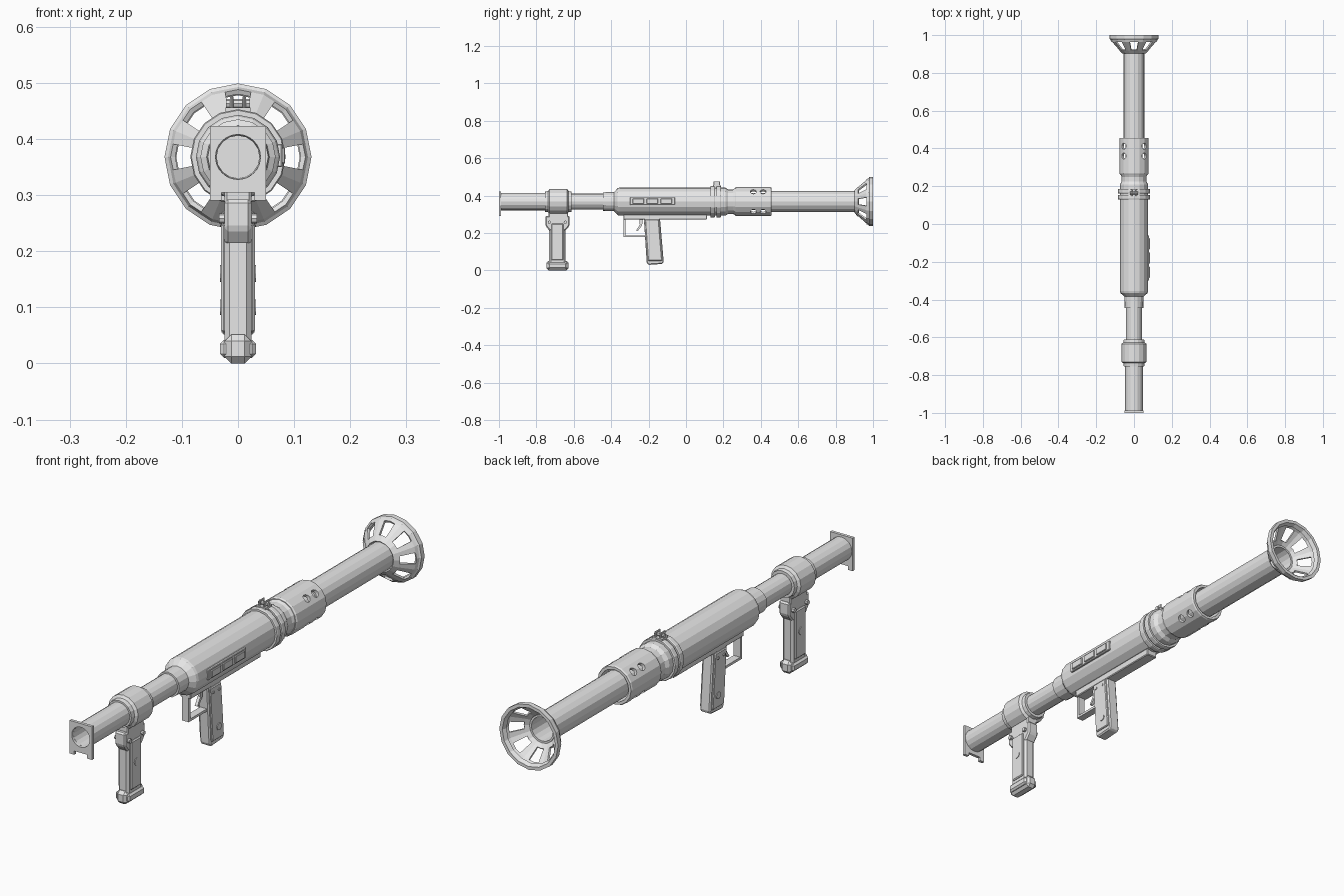
import bpy, bmesh
from math import sin, cos, pi
from mathutils import Matrix, Vector

if "Cube" in bpy.data.objects:
    bpy.data.objects.remove(bpy.data.objects["Cube"], do_unlink=True)

AXIS = 0.368  # height of the tube axis

grey = bpy.data.materials.new("plain_grey")
grey.use_nodes = True
grey.diffuse_color = (0.8, 0.8, 0.8, 1)
grey.node_tree.nodes["Principled BSDF"].inputs["Base Color"].default_value = (0.8, 0.8, 0.8, 1)


def finish(name, bm, bevel=0):
    bmesh.ops.recalc_face_normals(bm, faces=bm.faces)
    mesh = bpy.data.meshes.new(name)
    bm.to_mesh(mesh)
    bm.free()
    mesh.materials.append(grey)
    ob = bpy.data.objects.new(name, mesh)
    bpy.context.collection.objects.link(ob)
    if bevel:
        mod = ob.modifiers.new("chamfer", "BEVEL")
        mod.width, mod.segments = bevel, 1
    return ob


def ring(bm, y, r, n):
    return [bm.verts.new((r * sin(2 * pi * k / n), y, AXIS + r * cos(2 * pi * k / n))) for k in range(n)]


def lathe(name, profile, n=16):
    """Closed (y, radius) outline turned around the tube axis."""
    bm = bmesh.new()
    rings = [ring(bm, y, r, n) for y, r in profile]
    for a, b in zip(rings, rings[1:] + rings[:1]):
        for k in range(n):
            bm.faces.new((a[k], a[k - 1], b[k - 1], b[k]))
    return finish(name, bm)


def prism(name, outline, x0, x1, bevel=0):
    """(y, z) outline extruded along x."""
    bm = bmesh.new()
    face = bm.faces.new([bm.verts.new((x0, y, z)) for y, z in outline])
    ext = bmesh.ops.extrude_face_region(bm, geom=[face])["geom"]
    verts = [v for v in ext if isinstance(v, bmesh.types.BMVert)]
    bmesh.ops.translate(bm, verts=verts, vec=(x1 - x0, 0, 0))
    return finish(name, bm, bevel)


def box(name, x, y, z, bevel=0):
    return prism(name, [(y[0], z[0]), (y[1], z[0]), (y[1], z[1]), (y[0], z[1])], x[0], x[1], bevel)


def rod(name, centre, direction, r, length, n=12):
    bm = bmesh.new()
    rot = Vector(direction).to_track_quat("Z", "Y").to_matrix().to_4x4()
    bmesh.ops.create_cone(bm, cap_ends=True, segments=n, radius1=r, radius2=r, depth=length,
                          matrix=Matrix.Translation(centre) @ rot)
    return finish(name, bm)


def cut(ob, cutters):
    for c in cutters:
        mod = ob.modifiers.new("cut", "BOOLEAN")
        mod.operation, mod.solver, mod.object = "DIFFERENCE", "EXACT", c
    bpy.context.view_layer.update()
    ob.data = bpy.data.meshes.new_from_object(ob.evaluated_get(bpy.context.evaluated_depsgraph_get()))
    ob.modifiers.clear()
    for c in cutters:
        bpy.data.objects.remove(c, do_unlink=True)


# Tubes and housing
lathe("front_tube", [(-0.99, 0.047), (-0.63, 0.047), (-0.62, 0.043), (-0.42, 0.043),
                     (-0.42, 0.038), (-0.99, 0.04)])
lathe("housing", [(-0.445, 0.04), (-0.445, 0.05), (-0.385, 0.051), (-0.365, 0.072), (-0.355, 0.075),
                  (0.135, 0.075), (0.21, 0.075), (0.225, 0.066), (0.25, 0.066), (0.268, 0.074),
                  (0.268, 0.04)])
lathe("rear_tube", [(0.26, 0.045), (0.44, 0.045), (0.44, 0.056), (0.915, 0.056), (0.915, 0.048),
                    (0.26, 0.04)])
rod("tube_plug", (0, -0.3, AXIS), (0, 1, 0), 0.045, 0.02, 16)
lathe("handle_collar", [(-0.755, 0.045), (-0.755, 0.054), (-0.737, 0.056), (-0.73, 0.067),
                        (-0.635, 0.067), (-0.628, 0.056), (-0.612, 0.054), (-0.612, 0.042)])
for i, y in enumerate((0.13, 0.162)):
    lathe(f"clamp_ring_{i + 1}", [(y, 0.07), (y, 0.083), (y + 0.004, 0.085), (y + 0.02, 0.085),
                                  (y + 0.024, 0.083), (y + 0.024, 0.07)])

# Vented sleeve
sleeve = lathe("vented_sleeve", [(0.262, 0.06), (0.262, 0.074), (0.268, 0.078), (0.45, 0.078),
                                 (0.456, 0.075), (0.456, 0.064), (0.3, 0.064)])
cut(sleeve, [rod("vent_cutter", (0, y, AXIS), (s, 0, 1), 0.016, 0.3)
             for s in (-1, 1) for y in (0.36, 0.412)])

# Muzzle plate with bore and a notch underneath
plate = box("muzzle_plate", (-0.05, 0.05), (-1, -0.988), (0.29, 0.423))
cut(plate, [rod("bore_cutter", (0, -1, AXIS), (0, 1, 0), 0.04, 0.1, 32),
            box("notch_cutter", (-0.029, 0.029), (-1.1, -0.9), (0.2, 0.305))])

# Flared rear bell with eight openings
bm = bmesh.new()
N = 32
rows = []
for y, r in [(0.905, 0.058), (0.922, 0.076), (0.966, 0.116), (0.984, 0.123)]:
    row = ring(bm, y, r, N)
    for v in row[1::2]:  # midpoints lie on the sides of the polygon
        v.co.x *= cos(pi / 16)
        v.co.z = AXIS + (v.co.z - AXIS) * cos(pi / 16)
    rows.append(row)
for i in range(3):
    for k in range(N):
        if i == 1 and k % 4 in (0, 3):
            continue
        j = (k + 1) % N
        bm.faces.new((rows[i][k], rows[i][j], rows[i + 1][j], rows[i + 1][k]))
bell = finish("rear_bell", bm)
solid = bell.modifiers.new("thickness", "SOLIDIFY")
solid.thickness, solid.offset = 0.009, 0
lathe("bell_rim", [(0.974, 0.122), (0.98, 0.131), (1, 0.131), (1, 0.118), (0.984, 0.11)])

# Top hinge lugs and pin
for s in (-1, 1):
    box("hinge_lug", (s * 0.011 - 0.003, s * 0.011 + 0.003), (0.148, 0.182), (0.43, 0.477), 0.002)
rod("hinge_pin", (0, 0.165, 0.463), (1, 0, 0), 0.008, 0.042, 8)
box("hinge_base", (-0.022, 0.022), (0.145, 0.185), (0.43, 0.456))

# Side panel with three raised keys
box("side_panel", (0.055, 0.079), (-0.3, -0.06), (0.35, 0.391), 0.002)
for y in (-0.285, -0.21, -0.135):
    box("panel_key", (0.075, 0.084), (y, y + 0.06), (0.356, 0.385), 0.002)

# Under rail, trigger guard and trigger
box("under_rail", (-0.024, 0.024), (-0.335, 0.112), (0.272, 0.31), 0.003)
prism("trigger_guard", [(-0.335, 0.285), (-0.335, 0.178), (-0.21, 0.178), (-0.21, 0.188),
                        (-0.324, 0.188), (-0.324, 0.285)], -0.015, 0.015)
prism("trigger", [(-0.25, 0.28), (-0.247, 0.245), (-0.267, 0.213), (-0.258, 0.211),
                  (-0.235, 0.24), (-0.23, 0.28)], -0.006, 0.006)

# Rear grip, slanted, with side plates and screws
prism("rear_grip", [(-0.226, 0.29), (-0.21, 0.04), (-0.2, 0.03), (-0.127, 0.035),
                    (-0.119, 0.045), (-0.14, 0.29)], -0.023, 0.023, 0.005)
for s in (-1, 1):
    prism("rear_grip_plate", [(-0.219, 0.272), (-0.203, 0.052), (-0.128, 0.052), (-0.146, 0.272)],
          s * 0.02, s * 0.029, 0.003)
    rod("grip_medallion", (s * 0.029, -0.163, 0.1), (1, 0, 0), 0.014, 0.006)
    for y, z in ((-0.2, 0.25), (-0.162, 0.25)):
        rod("grip_screw", (s * 0.029, y, z), (1, 0, 0), 0.006, 0.006, 8)

# Front grip hanging from the collar
box("grip_neck", (-0.024, 0.024), (-0.735, -0.63), (0.28, 0.32), 0.004)
prism("front_grip_mount", [(-0.752, 0.292), (-0.752, 0.24), (-0.73, 0.212), (-0.645, 0.212),
                           (-0.622, 0.24), (-0.622, 0.292)], -0.024, 0.024, 0.006)
box("front_grip", (-0.024, 0.024), (-0.732, -0.643), (0.02, 0.23), 0.009)
box("front_grip_foot", (-0.024, 0.024), (-0.747, -0.628), (0, 0.052), 0.012)
box("front_grip_foot_band", (-0.032, 0.032), (-0.738, -0.637), (0.01, 0.042), 0.007)
for s in (-1, 1):
    box("front_grip_plate", sorted((s * 0.018, s * 0.03)), (-0.72, -0.655), (0.055, 0.25), 0.004)
    rod("front_grip_medallion", (s * 0.03, -0.688, 0.16), (1, 0, 0), 0.015, 0.005)
    for y in (-0.73, -0.645):
        rod("mount_bolt", (s * 0.028, y, 0.258), (1, 0, 0), 0.009, 0.012, 8)
